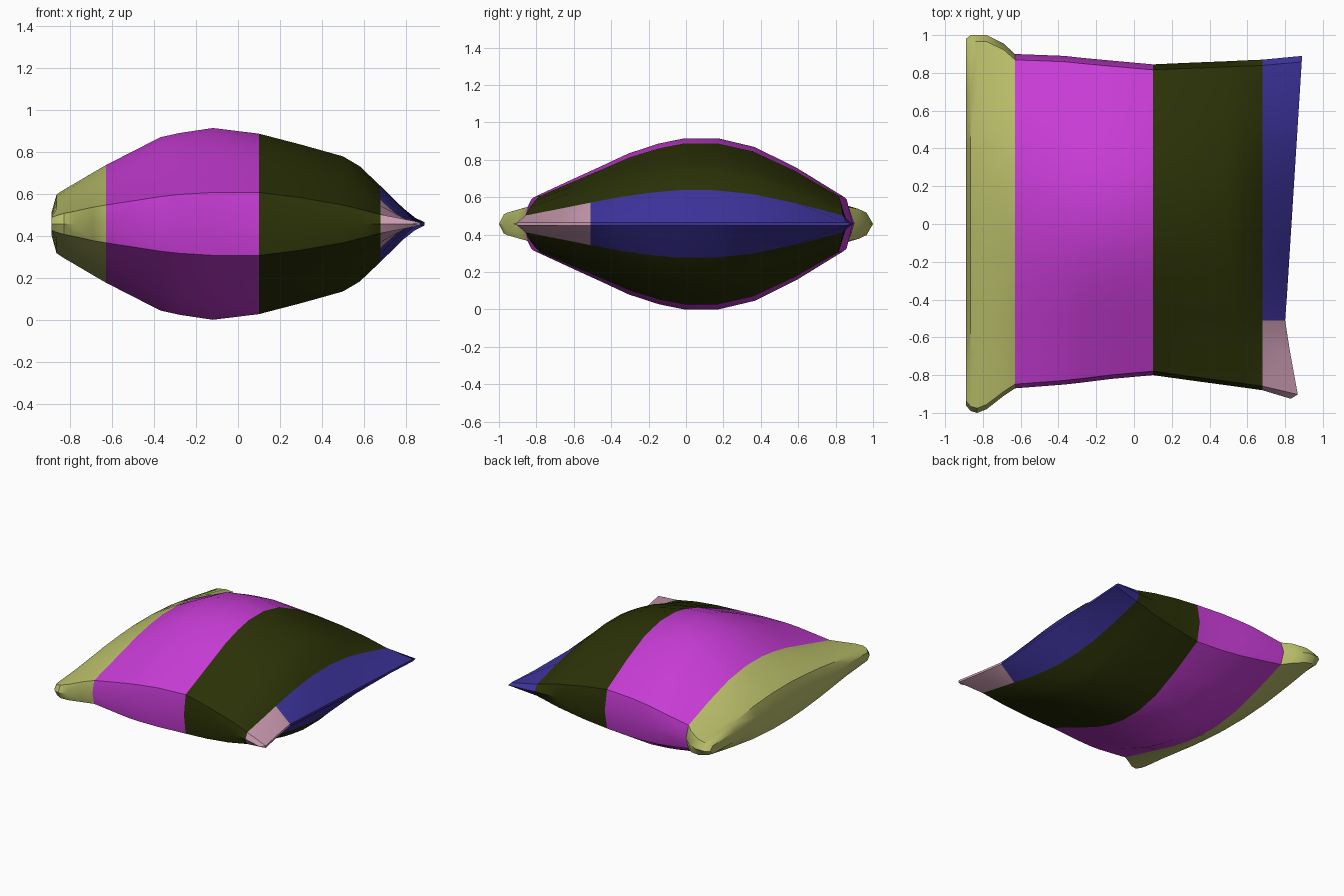
import bpy
import bmesh

cube = bpy.data.objects.get("Cube")
if cube:
    bpy.data.objects.remove(cube, do_unlink=True)

MID_Z = 0.457
CORNER_T = -0.57    # profile position of the corner patch border
CORNER_Y = -0.51

# Band colours
PALETTE = [
    ("straw_yellow", (0.477, 0.507, 0.14)),
    ("magenta", (0.575, 0.045, 0.67)),
    ("dark_olive", (0.024, 0.032, 0.002)),
    ("indigo", (0.047, 0.033, 0.33)),
    ("dusty_pink", (0.58, 0.32, 0.43)),
]
YELLOW, MAGENTA, OLIVE, INDIGO, PINK = range(5)


def make_material(name, rgb):
    mat = bpy.data.materials.new(name)
    mat.use_nodes = True
    mat.diffuse_color = (*rgb, 1)
    bsdf = next(n for n in mat.node_tree.nodes if n.type == "BSDF_PRINCIPLED")
    bsdf.inputs["Base Color"].default_value = (*rgb, 1)
    bsdf.inputs["Roughness"].default_value = 0.8
    return mat


# Stuffing profile across the cushion: (position -1..1, rise above the side wall)
PROFILE = [(-0.975, 0), (-0.73, 0.31), (CORNER_T, 0.51), (-0.39, 0.74),
           (-0.2, 0.91), (-0.04, 1), (0.18, 1), (0.41, 0.85), (0.68, 0.48),
           (0.965, 0)]

# Cross-sections: x, half thickness, half height of side wall, front y, back y
SECTIONS = [(-0.89, 0.05, 0.03, -0.96, 0.98), (-0.865, 0.14, 0.04, -0.99, 1),
            (-0.83, 0.163, 0.05, -1, 1), (-0.78, 0.192, 0.06, -0.98, 1),
            (-0.69, 0.245, 0.08, -0.91, 0.955), (-0.63, 0.28, 0.09, -0.87, 0.9),
            (-0.37, 0.413, 0.13, -0.85, 0.89), (-0.28, 0.433, 0.14, -0.84, 0.88),
            (-0.12, 0.457, 0.15, -0.82, 0.865), (0.1, 0.43, 0.15, -0.8, 0.845),
            (0.3, 0.378, 0.125, -0.828, 0.854), (0.5, 0.322, 0.09, -0.855, 0.862),
            (0.58, 0.275, 0.07, -0.866, 0.866), (0.68, 0.18, 0.045, -0.88, 0.87),
            (0.89, 0.008, 0.008, -0.925, 0.89)]


def seam_x(t):
    """Skewed right-hand seam, pulled in beside the front corner."""
    if t < -0.97:
        return 0.83 if t == -1 else 0.867
    if t < CORNER_T:
        return 0.80 + 0.067 * (CORNER_T - t) / (0.975 + CORNER_T)
    return 0.80 + 0.09 * (t - CORNER_T) / (1 - CORNER_T)


bm = bmesh.new()
top, bottom = [], []
for i, (x, half, wall, front, back) in enumerate(SECTIONS):
    # Each ring: side seam, wall edge, skin, wall edge, side seam
    ring = [(-1, 0)] + [(t, wall + (half - wall) * s) for t, s in PROFILE] + [(1, 0)]
    upper, lower = [], []
    for t, height in ring:
        px = seam_x(t) if i == len(SECTIONS) - 1 else x
        y = (front + back) / 2 + t * (back - front) / 2
        if t == CORNER_T and x >= 0.68:
            y = CORNER_Y
        v = bm.verts.new((px, y, MID_Z + height))
        upper.append(v)
        lower.append(bm.verts.new((px, y, MID_Z - height)) if height else v)
    top.append(upper)
    bottom.append(lower)


def add_face(verts):
    unique = list(dict.fromkeys(verts))
    if len(unique) > 2:
        bm.faces.new(unique)


columns = range(len(PROFILE) + 1)
# Top and bottom skins with their halves of the side walls
for skin in (top, bottom):
    for a, b in zip(skin, skin[1:]):
        for j in columns:
            add_face([a[j], a[j + 1], b[j + 1], b[j]])
# Narrow strips closing the left and right ends
for i in (0, -1):
    for j in columns:
        add_face([top[i][j], top[i][j + 1], bottom[i][j + 1], bottom[i][j]])
bmesh.ops.recalc_face_normals(bm, faces=bm.faces)

# Colour bands follow the length; the front right corner has its own colour
for face in bm.faces:
    c = face.calc_center_median()
    if c.x < -0.63:
        face.material_index = YELLOW
    elif c.x < 0.1:
        face.material_index = MAGENTA
    elif c.x < 0.68:
        face.material_index = OLIVE
    else:
        face.material_index = PINK if c.y < CORNER_Y else INDIGO

mesh = bpy.data.meshes.new("cushion")
bm.to_mesh(mesh)
bm.free()
for name, rgb in PALETTE:
    mesh.materials.append(make_material(name, rgb))
cushion = bpy.data.objects.new("cushion", mesh)
bpy.context.collection.objects.link(cushion)

bpy.ops.object.select_all(action="DESELECT")
cushion.select_set(True)
bpy.context.view_layer.objects.active = cushion
bpy.ops.object.shade_smooth_by_angle(angle=0.6)
